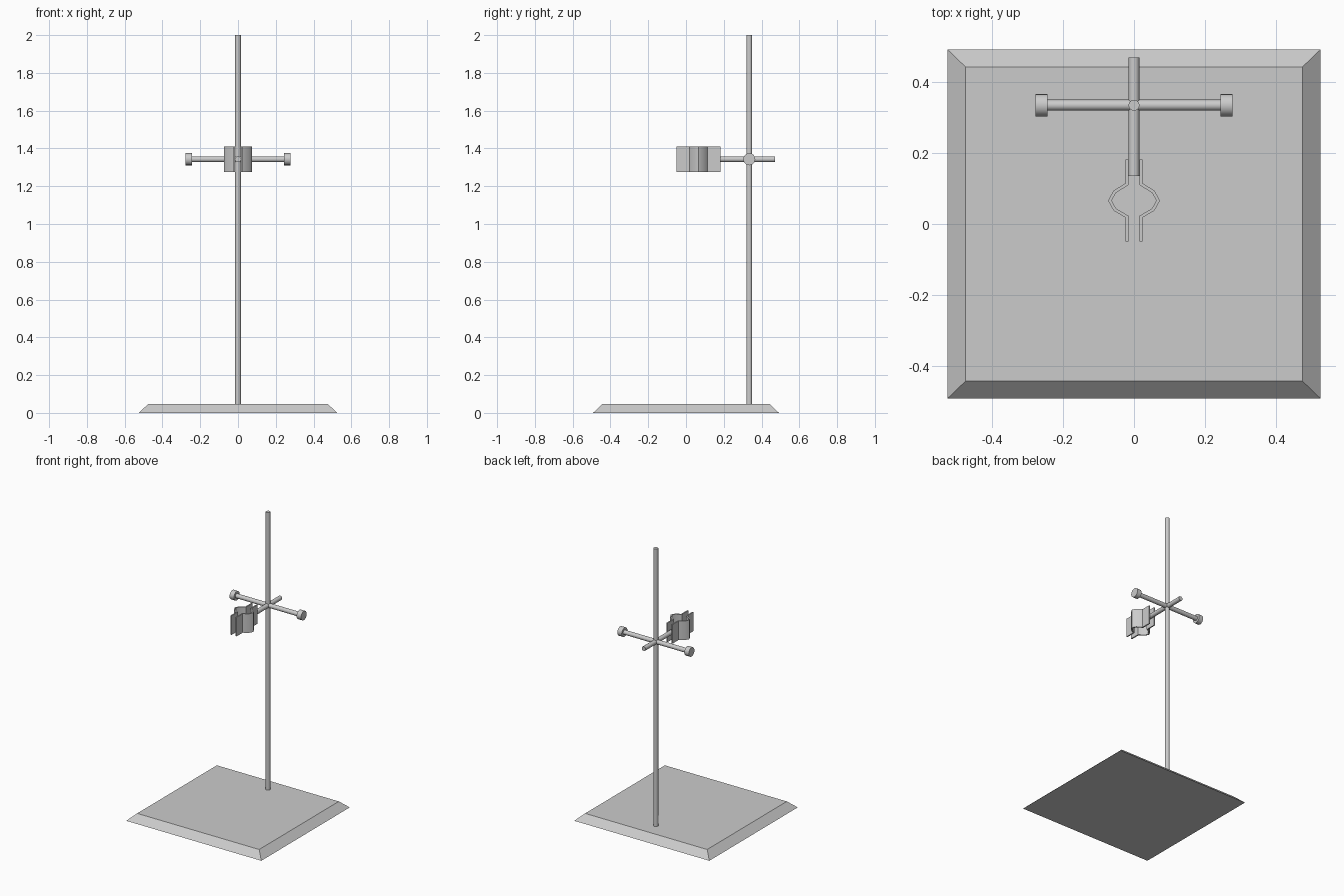
import bpy, bmesh
from math import radians, pi
from mathutils import Vector

if "Cube" in bpy.data.objects:
    bpy.data.objects.remove(bpy.data.objects["Cube"])

ROD_Y, ARM_Z, ROD_R = 0.335, 1.343, 0.0155


def finish(name, bm, smooth=None):
    bmesh.ops.recalc_face_normals(bm, faces=bm.faces)
    mesh = bpy.data.meshes.new(name)
    bm.to_mesh(mesh)
    bm.free()
    obj = bpy.data.objects.new(name, mesh)
    bpy.context.collection.objects.link(obj)
    if smooth:
        bpy.ops.object.select_all(action='DESELECT')
        obj.select_set(True)
        bpy.context.view_layer.objects.active = obj
        bpy.ops.object.shade_smooth_by_angle(angle=radians(smooth))
    return obj


def rod(name, start, end, radius, sides=16):
    """Capped cylinder between two points."""
    a, b = Vector(start), Vector(end)
    bm = bmesh.new()
    bmesh.ops.create_cone(bm, cap_ends=True, segments=sides,
                          radius1=radius, radius2=radius, depth=(b - a).length)
    turn = (b - a).to_track_quat('Z', 'Y').to_matrix().to_4x4()
    bm.transform(turn)
    bmesh.ops.translate(bm, verts=bm.verts, vec=(a + b) / 2)
    return finish(name, bm, 40)


def extrude_profile(name, points, z0, z1, smooth):
    bm = bmesh.new()
    face = bm.faces.new([bm.verts.new((x, y, z0)) for x, y in points])
    ext = bmesh.ops.extrude_face_region(bm, geom=[face])
    top = [v for v in ext['geom'] if isinstance(v, bmesh.types.BMVert)]
    bmesh.ops.translate(bm, verts=top, vec=(0, 0, z1 - z0))
    return finish(name, bm, smooth)


# Base plate with sloping edges
bm = bmesh.new()
bmesh.ops.create_cube(bm, size=2)
for v in bm.verts:
    if v.co.z > 0:
        v.co = (v.co.x * 0.475, v.co.y * 0.443, 0.047)
    else:
        v.co = (v.co.x * 0.526, v.co.y * 0.492, 0)
finish("base_plate", bm)

# Upright, clamp arm and cross bar
rod("upright_rod", (0, ROD_Y, 0.045), (0, ROD_Y, 2), ROD_R)
rod("clamp_arm", (0, 0.135, ARM_Z), (0, 0.47, ARM_Z), ROD_R)
rod("cross_bar", (-0.25, ROD_Y, ARM_Z), (0.25, ROD_Y, ARM_Z), ROD_R)

# Right half of the jaw: outer line, then inner line back
outer = [(0.024, 0.182), (0.024, 0.115), (0.058, 0.094), (0.073, 0.066),
         (0.058, 0.038), (0.024, 0.018), (0.024, -0.049)]
inner = [(0.0155, 0.182), (0.0155, 0.110), (0.051, 0.088), (0.063, 0.066),
         (0.051, 0.044), (0.0155, 0.023), (0.0155, -0.049)]
jaw = outer + inner[::-1]

# Knobs and jaws on both sides
for label, s in (("left", -1), ("right", 1)):
    rod(label + "_knob", (s * 0.244, ROD_Y, ARM_Z), (s * 0.278, ROD_Y, ARM_Z), 0.032)
    extrude_profile(label + "_jaw", [(s * x, y) for x, y in jaw], 1.276, 1.41, 50)
